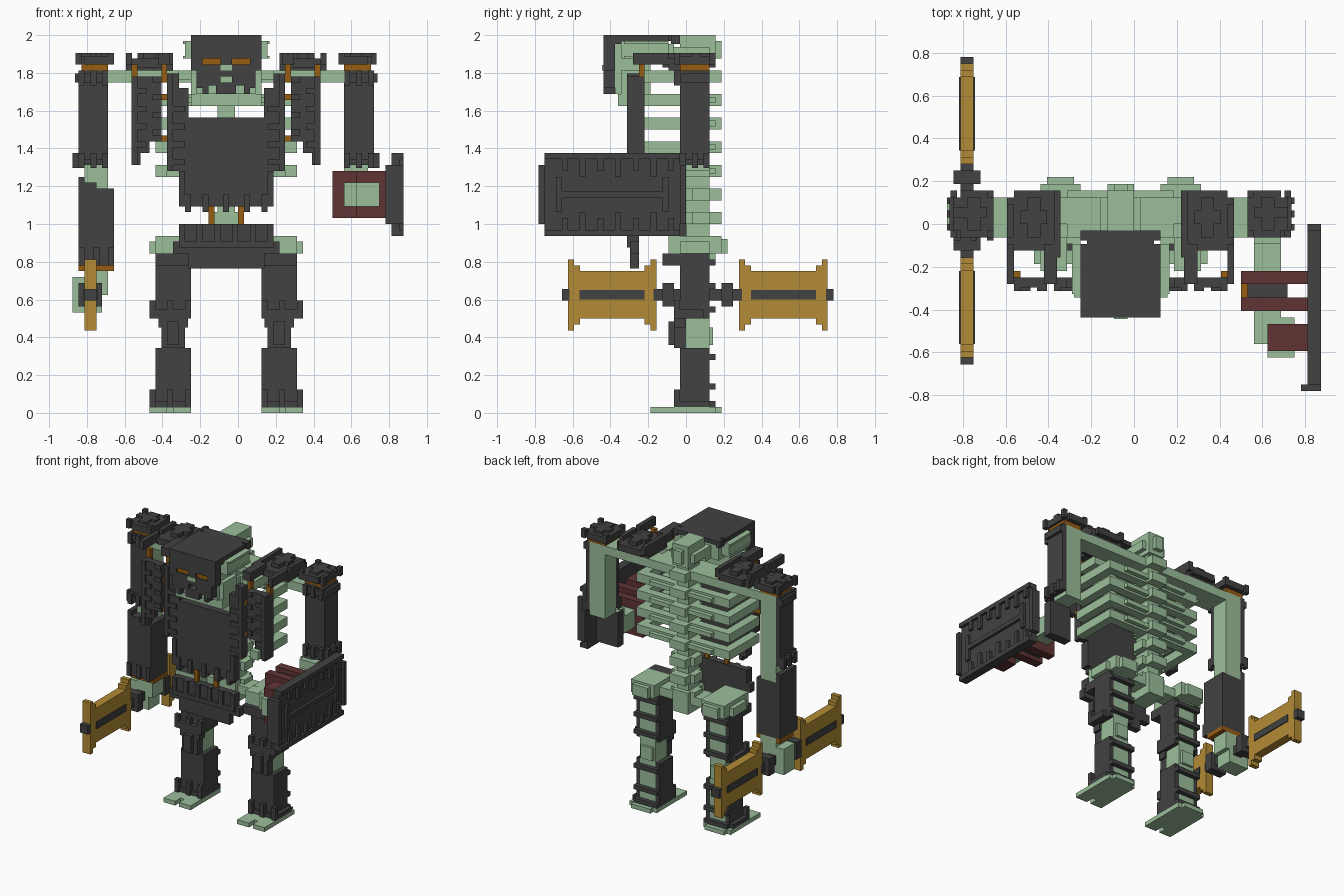
import bpy
import bmesh

cube = bpy.data.objects.get("Cube")
if cube:
    bpy.data.objects.remove(cube, do_unlink=True)

U = 1 / 32        # block size
CX = -0.0625      # centre line of the body


def material(name, r, g, b):
    m = bpy.data.materials.new(name)
    m.use_nodes = True
    m.diffuse_color = (r, g, b, 1)
    bsdf = next(n for n in m.node_tree.nodes if n.type == 'BSDF_PRINCIPLED')
    bsdf.inputs["Base Color"].default_value = (r, g, b, 1)
    return m


DARK = material("dark iron", 0.054, 0.054, 0.054)
BONE = material("pale green bone", 0.33, 0.52, 0.33)
GOLD = material("gold blade", 0.45, 0.26, 0.035)
AMBER = material("amber", 0.31, 0.11, 0.006)
RED = material("dark red leather", 0.12, 0.034, 0.034)


def part(name, mat, boxes):
    """One object from boxes (x0, x1, y0, y1, z0, z1), measured in blocks."""
    bm = bmesh.new()
    for x0, x1, y0, y1, z0, z1 in boxes:
        for v in bmesh.ops.create_cube(bm, size=1)["verts"]:
            v.co.x = CX + U * (x1 if v.co.x > 0 else x0)
            v.co.y = U * (y1 if v.co.y > 0 else y0)
            v.co.z = U * (z1 if v.co.z > 0 else z0)
    me = bpy.data.meshes.new(name)
    bm.to_mesh(me)
    bm.free()
    me.materials.append(mat)
    bpy.context.collection.objects.link(bpy.data.objects.new(name, me))


def flip(boxes):
    return [(-b[1], -b[0]) + tuple(b[2:]) for b in boxes]


def pair(name, mat, boxes):
    part("left_" + name, mat, boxes)
    part("right_" + name, mat, flip(boxes))


def both(boxes):
    return boxes + flip(boxes)


# Spine with vertebrae
part("spine", BONE, [(-1.5, 1.5, 0, 4, 25, 62), (-2, 2, -1, 5, 25, 30)]
     + [(-2, 2, 0, 6, z, z + 2) for z in range(32, 56, 4)]
     + [(-3, 3, 1, 4, z, z + 2) for z in range(28, 56, 4)])
part("neck", BONE, [(-2, 2, -1, 5, 59, 64), (-1, 1, 4, 6, 60, 63),
                    (-3, 3, 0, 4, 60, 62), (-2, 2, 3, 6, 56, 58)])

# Rib cage
for i, z in enumerate((52, 48, 44, 40)):
    part(f"rib_{i + 1}", BONE, [(-12, 12, 2, 4, z, z + 2)]
         + both([(10, 12, -7, 3, z, z + 2)])
         + both([(2, 8, 1, 5, z + 0.5, z + 1.5)]))
part("collar_bone", BONE, [(-20, 20, 0, 4, 56, 58), (-8, 8, -2, 4, 56.5, 58)]
     + both([(16, 20, -2, 4, 56, 58)]))

# Head
part("skull", BONE, [(-5, 5, -12, -2, 59, 62.5), (-5, 5, -12, -6, 54, 59),
                     (-6, 6, -11.5, -6, 52, 54), (-3, 3, -2, 0, 59, 62)]
     + both([(5, 7, -11, -3, 60, 63), (5, 6, -11, -6, 54, 58)]))
part("temple_frames", BONE, both([(6, 7.3, -10.5, -3, 60, 60.5),
                                  (6, 7.3, -10.5, -3, 62.5, 63)]))
part("helmet", DARK, [(-6, 6, -14, -3, 62.5, 64), (-5, 5, -3, -1, 63, 64),
                      (-6, 6, -14, -12, 60, 63), (-6, 6, -14, -12, 58, 59),
                      (-1, 1, -14, -12, 59, 60)]
     + both([(4, 6, -14, -12, 59, 60), (5, 6, -2.5, -1, 62.5, 64)]))
part("face_guard", DARK, [(-1.7, 1.7, -14, -12, 54, 56), (-5, 5, -14, -12, 57, 58)]
     + both([(3, 5, -14, -12, 55, 57), (1, 3.5, -14, -12, 55.5, 57),
             (3, 4, -14, -12, 54, 55)]))
part("teeth", BONE, both([(1.7, 3, -12.8, -12, 54, 57)]) + [(-1, 1, -14.2, -14, 58, 58.9)])
pair("eye", AMBER, [(1, 4, -13.7, -12, 59, 60)])

# Chest plate and toothed trim
part("chest_plate", DARK, [(-8, 8, -9.5, -8, 35, 50)]
     + both([(8, 10, -9.5, -8, 41, 57.5), (6.4, 8, -9.5, -8, 50, 55)]))
part("chest_trim", DARK, [(x, x + 1, -10, -8, 34, 37) for x in (-7, -4, -0.5, 3, 6)]
     + both([(9, 10, -10, -8, 41, 57.5), (7, 8, -10, -8, 35, 41)]
            + [(7, 10, -10, -8, z, z + 1) for z in range(42, 54, 3)]))
pair("breast_panel", DARK, [(11, 16, -9.5, -8, 46, 57), (13, 16, -9.5, -8, 44, 46),
                            (14.5, 16, -9.5, -8, 42, 44), (15, 16, -10, -7, 42, 57)]
     + [(13.5, 16, -10, -8, z, z + 1) for z in range(45, 57, 3)]
     + [(11, 12.5, -10, -8, z, z + 1) for z in range(47, 57, 3)])
pair("panel_straps", AMBER, [(9.5, 11.5, -9, -8, z, z + 1) for z in (46, 53)])

# Shoulder guards
pair("shoulder_guard", DARK, [(9, 17, -3, 4, 58, 60), (10, 16, -4, 5, 58.5, 60),
                              (11, 15, 0, 2, 60, 61), (12, 14, -2, 4, 60, 61),
                              (16, 17, -9, -3, 59, 61), (9.5, 11.5, -9, -3, 59, 61),
                              (9, 10, -5, 5, 59, 61), (16, 17, -2, 3, 59, 61)])
pair("shoulder_links", AMBER, [(15, 16, -8, -7, 56, 59), (10, 11, -8, -7, 56, 59)])
part("shoulder_bone_tips", BONE, both([(8, 11, -7, -2, 56, 58)]))

# Upper arms
pair("upper_arm_bone", BONE, [(20, 24, 0, 4, 41, 58)])
pair("upper_arm_armour", DARK, [(24, 25, -1, 4, 42, 58), (20, 25, -1, 0, 42, 58),
                                (25, 25.6, -1, 4, 42, 43), (25, 25.6, -1, 4, 56, 57.5),
                                (20, 25, -1.6, -1, 42, 43), (20, 25, -1.6, -1, 56, 57.5)]
     + [(25, 26, y, y + 1, 41.5, 44) for y in (-1, 1, 3)]
     + [(x, x + 1, -2, -1, z, z + 2.5) for x in (20, 22, 24) for z in (41.5, 55.5)])
pair("arm_cap", DARK, [(19, 25, -1, 4, 59, 60.5), (20, 24, -2, 5, 59, 60.5),
                       (21, 23, -1, 4, 60, 61), (20, 25, 1, 2.5, 60, 61)]
     + [(x, x + 1, y, y + 1, 59, 61) for x in (19, 24.5) for y in (-2, 4)])
pair("arm_cap_ring", AMBER, [(20, 24.5, -1, 4, 58, 59)])

# Right forearm and hand
part("right_elbow", BONE, [(-24, -20, 0, 4, 38, 42)])
part("right_forearm", DARK, [(-25, -19, -2, 4, 25, 38), (-25, -22, -2, 4, 38, 39),
                             (-25, -24, -2, 4, 38, 40)]
     + [(x, x + 1, -2.5, -2, 25, 28) for x in (-25, -22.5, -20)])
part("right_wrist_ring", AMBER, [(-25, -19, -1, 4, 24, 25)])
part("right_hand", BONE, [(-24, -20, 0, 4, 20, 25), (-26, -21, 0, 4, 17, 23)])

# Double-ended blade, symmetric about the grip
part("blade_shaft", DARK, [(-24, -22, -5.5, 9.5, 19, 21)]
     + [(-24, -22, y, y + 1.3, 19, 21) for y in (-21, 23.7)]
     + [(-25, -21, y, y + 2, 18, 22) for y in (-4, 6)]
     + [(-24.2, -21.8, y, y + 11, 19.2, 20.8) for y in (-18, 11)])
for name, y in (("front_blade", -20), ("rear_blade", 9)):
    part(name, GOLD, [(-24, -22, y + 2, y + 13, 16, 24)]
         + [(-24, -22, a, a + 1, 14, 26) for a in (y, y + 14)]
         + [(-24, -22, a, a + 1, 15, 25) for a in (y + 1, y + 13)])

# Left forearm, bands and grip
part("left_elbow_guard", DARK, [(19.5, 25, -2, 0, 33, 41)])
part("left_forearm", BONE, [(20, 24, -18, -1, 35, 39), (20, 24, -3, 0, 39, 41)])
part("left_hand", BONE, [(22, 26, -20, -14, 35, 39)])
part("left_forearm_guard", DARK, [(19, 25, -11, -9, 34, 40)])


def band(x0, y0, y1, z0, z1):
    return [(x0, 28, y0, y1, z0, z0 + 2), (x0, 28, y0, y1, z1 - 2, z1),
            (x0, x0 + 2, y0, y1, z0, z1), (26, 28, y0, y1, z0, z1)]


part("shield_bands", RED, band(18, -9, -7, 33, 41) + band(18, -13, -11, 33, 41))
part("shield_grip", RED, [(22, 28, -19, -15, 39, 41), (22, 28, -19, -15, 33, 35),
                          (26, 28, -19, -15, 35, 39)])
part("band_buckle", AMBER, [(18, 19, -11, -9, 36, 37)])

# Shield with raised toothed border
shield = [(28, 29.4, -24, -1, 30, 44), (28, 29.4, -25, 0, 32, 42),
          (27, 28, -25, -24, 32, 42),
          (28, 30, -24, -1, 30, 31), (28, 30, -24, -1, 43, 44),
          (28, 30, -25, -24, 32, 42), (28, 30, -1, 0, 32, 42),
          (28, 30, -21, -4, 36.5, 37.5)]
for k, y in enumerate(range(-21, -2, 3)):
    h = 2 + k % 2
    shield += [(28, 30, y, y + 1, 31, 31 + h), (28, 30, y, y + 1, 43 - h, 43)]
for y in (-22, -4):
    shield += [(28, 30, y, y + 1, 34, 40)]
part("shield", DARK, shield)

# Hips and front apron
pair("hip", BONE, [(6, 12, -3, 6, 27, 30), (7, 13, -1, 4, 27, 29),
                   (7, 11, 5, 7, 27, 29.5), (2, 6, 0, 4, 27, 29)])
part("apron", DARK, [(-8, 8, -9.5, -8, 27, 32), (-6.5, 6.5, -9.5, -8, 24.5, 27),
                     (-8, 8, -10, -8, 28, 29)]
     + [(x, x + 1, -10, -8, 29, 32) for x in (-8, -5, -2, 1, 4, 7)]
     + both([(8, 9, -9.5, -8, 27, 29)]))
pair("apron_strap", AMBER, [(2, 3, -9, -8.3, 31, 36)])

# Legs
pair("leg_bone", BONE, [(7, 11, 0, 4, 1, 28), (7.5, 10.5, 0, 4.6, 11.5, 14.5)])
pair("thigh_armour", DARK, [(6, 12, -1, 0, 16, 30), (11, 12, -1, 4, 16, 27),
                            (6, 7, -1, 4, 16, 27), (6, 13, -2, 3, 16, 17.5),
                            (6, 12, -4, -1, 25, 27), (6, 12, -3, -1, 27, 30)]
     + [(6, 12, 3.5, 5, z, z + 1) for z in (17, 21, 25)]
     + [(x, x + 1, -2, -1, 16, 19) for x in (6, 9, 12)])
pair("knee_guard", DARK, [(7, 11, -2, 0, 11, 16), (8, 10, -3, -1, 11.5, 15.5),
                          (6.5, 11.5, -2, 0, 14.5, 16)])
pair("shin_armour", DARK, [(6, 12, -1, 0, 1, 11), (11, 12, -1, 4, 1, 11),
                           (6, 7, -1, 4, 1, 11), (6, 13, -1.5, 4, 1, 2)]
     + [(6, 12, 3.5, 5, z, z + 1) for z in (1, 4, 9)]
     + [(x, x + 1, -2, -1, 1, 4) for x in (6, 9, 12)])
pair("foot", BONE, [(6, 13, -4, 5, 0, 1), (7, 12, 5, 6, 0, 1),
                    (6, 9, -6, -4, 0, 1), (10, 13, -6, -4, 0, 1)])
